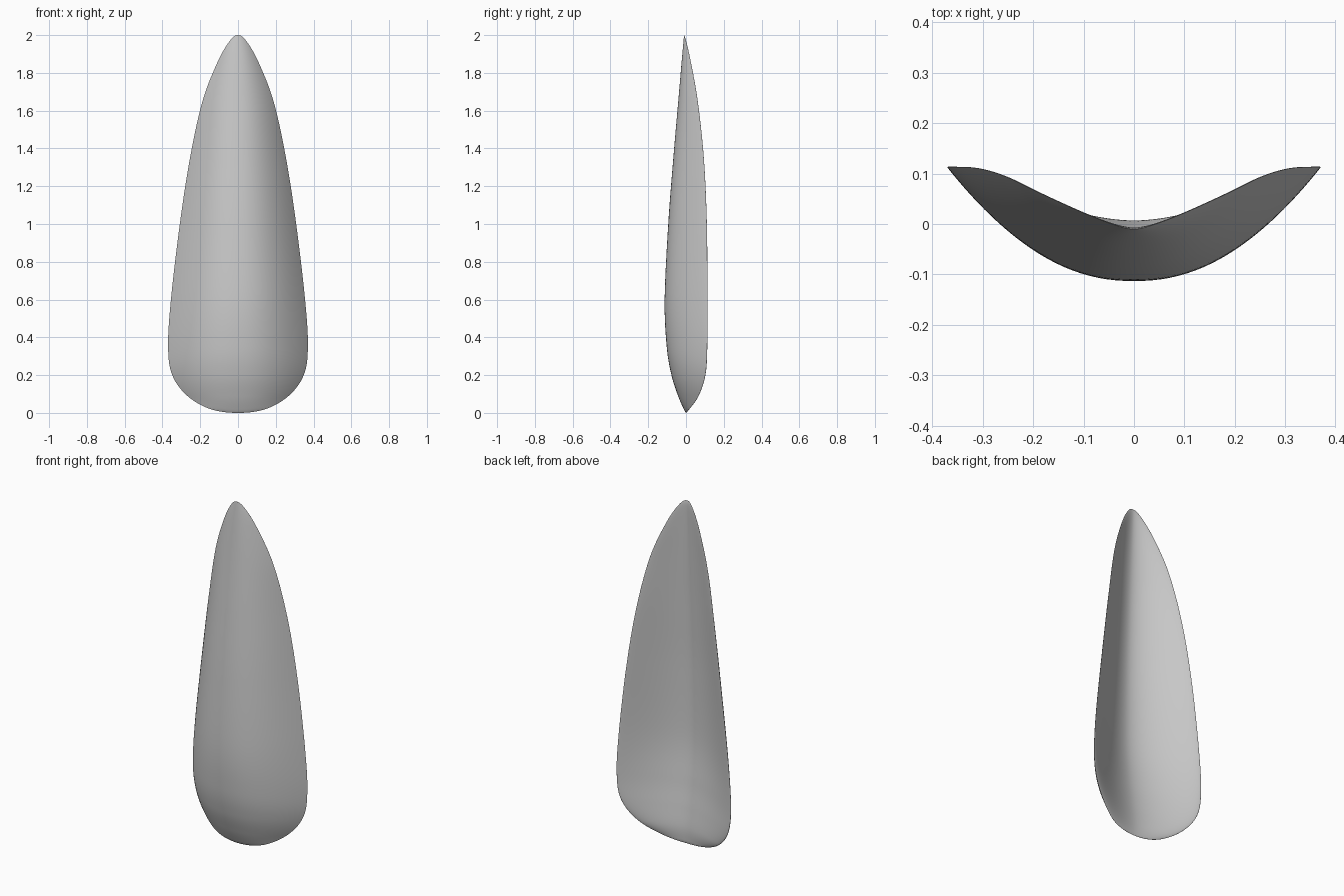
import bpy
import bmesh
import math
from mathutils import Vector

# Remove the default cube
default_cube = bpy.data.objects.get("Cube")
if default_cube:
    bpy.data.objects.remove(default_cube, do_unlink=True)

# Stations up the petal: height, half width, rim y, front ridge y, back valley y
STATIONS = [
    (0, 0, 0, 0, 0),
    (.02, .145, .017, -.012, .005),
    (.09, .268, .066, -.042, .006),
    (.2, .348, .102, -.077, -.008),
    (.35, .37, .112, -.102, -.029),
    (.6, .355, .113, -.113, -.052),
    (1, .308, .11, -.094, -.05),
    (1.35, .254, .094, -.067, -.036),
    (1.65, .188, .062, -.041, -.021),
    (1.86, .107, .025, -.023, -.011),
    (1.97, .043, 0, -.013, -.007),
    (2, 0, -.01, -.01, -.01),
]
STEPS = 10     # rings between stations
COLUMNS = 64   # points across each face
LIP = .03      # roundness of the back rim, relative to width


def spline(a, b, c, d, t):
    """Smooth curve from b to c with neighbours a and d."""
    return b + t * ((c - a) + t * ((2 * a - 5 * b + 4 * c - d)
                    + t * (3 * (b - c) + d - a))) / 2


def mirrored(station):
    """Reflect a station across the middle so that the tips are round."""
    height, width, *depths = station
    return (height, -width, *depths)


def smooth_stations():
    pts = [mirrored(STATIONS[1]), *STATIONS, mirrored(STATIONS[-2])]
    rings = []
    for i in range(1, len(pts) - 2):
        for k in range(STEPS):
            rings.append([spline(*values, k / STEPS)
                          for values in zip(*pts[i - 1:i + 3])])
    return rings[1:]


def section(ring):
    """Closed slice: rounded front arc, then hollow back arc with a soft lip."""
    z, width, rim, front, back = ring
    lip = LIP * width
    across = [-math.cos(math.pi * i / COLUMNS) for i in range(COLUMNS + 1)]
    points = []
    for t in across:
        points.append(Vector((t * width, front + (rim - front) * abs(t) ** 2.2, z)))
    for t in reversed(across[1:-1]):
        s = abs(t)
        hollow = .8 * s ** 1.75 + .2 * s * s * (3 - 2 * s)
        floor = back - lip
        y = floor + (rim - floor) * hollow + lip * math.sqrt(1 - s ** 6)
        points.append(Vector((t * width, y, z)))
    return points


def tip(bm, station):
    return bm.verts.new((0, station[2], station[0]))


# Petal: one closed lofted shell
bm = bmesh.new()
loops = [[bm.verts.new(p) for p in section(r)] for r in smooth_stations()]
bottom, top = tip(bm, STATIONS[0]), tip(bm, STATIONS[-1])
count = len(loops[0])
for j in range(count):
    n = (j + 1) % count
    for low, high in zip(loops, loops[1:]):
        bm.faces.new((low[j], low[n], high[n], high[j]))
    bm.faces.new((bottom, loops[0][n], loops[0][j]))
    bm.faces.new((top, loops[-1][j], loops[-1][n]))
bmesh.ops.recalc_face_normals(bm, faces=bm.faces)
mesh = bpy.data.meshes.new("petal")
bm.to_mesh(mesh)
bm.free()
petal = bpy.data.objects.new("petal", mesh)
bpy.context.collection.objects.link(petal)

# Plain grey material
colour = (.6, .6, .6, 1)
grey = bpy.data.materials.new("plain_grey")
grey.use_nodes = True
grey.diffuse_color = colour
grey.node_tree.nodes["Principled BSDF"].inputs["Base Color"].default_value = colour
mesh.materials.append(grey)

# Smooth faces with a crisp rim
bpy.ops.object.select_all(action="DESELECT")
petal.select_set(True)
bpy.context.view_layer.objects.active = petal
bpy.ops.object.shade_smooth_by_angle(angle=math.radians(50))
